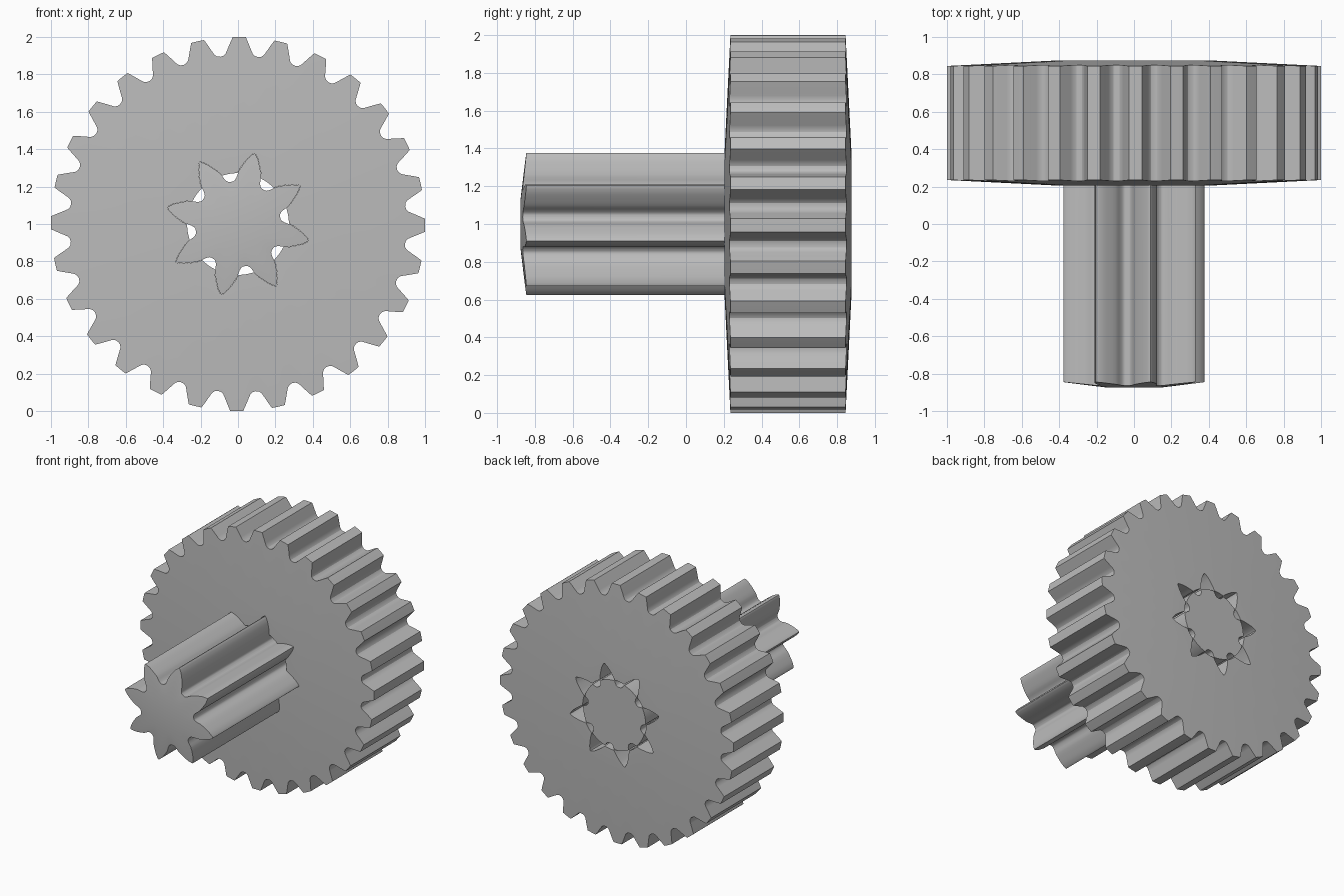
import bpy, bmesh, math

cube = bpy.data.objects.get("Cube")
if cube:
    bpy.data.objects.remove(cube)

grey = bpy.data.materials.new("plain grey")
grey.use_nodes = True
colour = (0.5, 0.5, 0.5, 1)
grey.diffuse_color = colour
grey.node_tree.nodes["Principled BSDF"].inputs["Base Color"].default_value = colour

PHASE = 76.75          # angle of the first tooth of both gears
WHEEL_TEETH, PINION_TEETH = 28, 8
TEETH_END = 0.5        # depth at which the pinion teeth stop inside the wheel

# Half tooth profiles: (degrees from tooth centre, radius)
WHEEL_HALF = [(0, 1), (2, 1), (3, .965), (4, .93), (4.6, .912), (5.4, .902), (180 / 28, .899)]
PINION_HALF = [(0, .387), (1, .383), (4, .36), (8, .322), (11, .296), (13, .277), (14, .262),
               (15, .25), (17, .236), (19, .23), (22.5, .228)]


def radius_at(half, angle):
    for (a0, r0), (a1, r1) in zip(half, half[1:]):
        if angle <= a1:
            return r0 + (r1 - r0) * (angle - a0) / (a1 - a0)
    return half[-1][1]


def gear_outline(half, teeth, angles):
    """Full outline as (degrees, radius), repeating one mirrored tooth."""
    pitch = 360 / teeth
    tooth = [(a, radius_at(half, a)) for a in angles]
    tooth += [(pitch - a, r) for a, r in reversed(tooth[1:-1])]
    return [(PHASE + k * pitch + a, r) for k in range(teeth) for a, r in tooth]


def loft(name, loops, closed):
    """Join loops of (degrees, radius, y); closed makes a ring, else cap both ends."""
    bm = bmesh.new()
    rows = []
    for loop in loops:
        rows.append([bm.verts.new((r * math.cos(math.radians(a)), y, 1 + r * math.sin(math.radians(a))))
                     for a, r, y in loop])
    pairs = list(zip(rows, rows[1:]))
    if closed:
        pairs.append((rows[-1], rows[0]))
    else:
        bm.faces.new(rows[0])
        bm.faces.new(rows[-1])
    for p, q in pairs:
        for i in range(len(p)):
            j = (i + 1) % len(p)
            bm.faces.new((p[i], p[j], q[j], q[i]))
    bmesh.ops.remove_doubles(bm, verts=bm.verts, dist=1e-5)
    bmesh.ops.recalc_face_normals(bm, faces=bm.faces)
    mesh = bpy.data.meshes.new(name)
    bm.to_mesh(mesh)
    bm.free()
    mesh.materials.append(grey)
    ob = bpy.data.objects.new(name, mesh)
    bpy.context.collection.objects.link(ob)
    bpy.ops.object.select_all(action='DESELECT')
    ob.select_set(True)
    bpy.context.view_layer.objects.active = ob
    bpy.ops.object.shade_smooth_by_angle(angle=math.radians(25))


def at(outline, y):
    return [(a, r, y(r) if callable(y) else y) for a, r in outline]


wheel = gear_outline(WHEEL_HALF, WHEEL_TEETH, [a for a, r in WHEEL_HALF])
pinion = gear_outline(PINION_HALF, PINION_TEETH, [i * 22.5 / 21 for i in range(22)])

# Large wheel: slightly coned faces, flat hub and a splined bore
hub = [(a, 0.4) for a, r in wheel]
bore = [(a, max(r + 0.002, 0.272)) for a, r in pinion]


def cone(r):
    return 0.03 * (r - 0.4) / 0.6


loft("wheel_gear", [at(wheel, lambda r: 0.205 + cone(r)), at(wheel, lambda r: 0.875 - cone(r)),
                    at(hub, 0.875), at(bore, 0.875), at(bore, 0.205), at(hub, 0.205)], True)

# Small pinion: coned nose, full teeth, then a turned-down core through the bore
nose = [(a, 0.14) for a, r in pinion]
core = [(a, min(r, 0.267)) for a, r in pinion]
loft("pinion_gear", [at(nose, -0.875), at(pinion, lambda r: -0.875 + 0.03 * (r - 0.14) / 0.247),
                     at(pinion, TEETH_END), at(core, TEETH_END), at(core, 0.875)], False)
